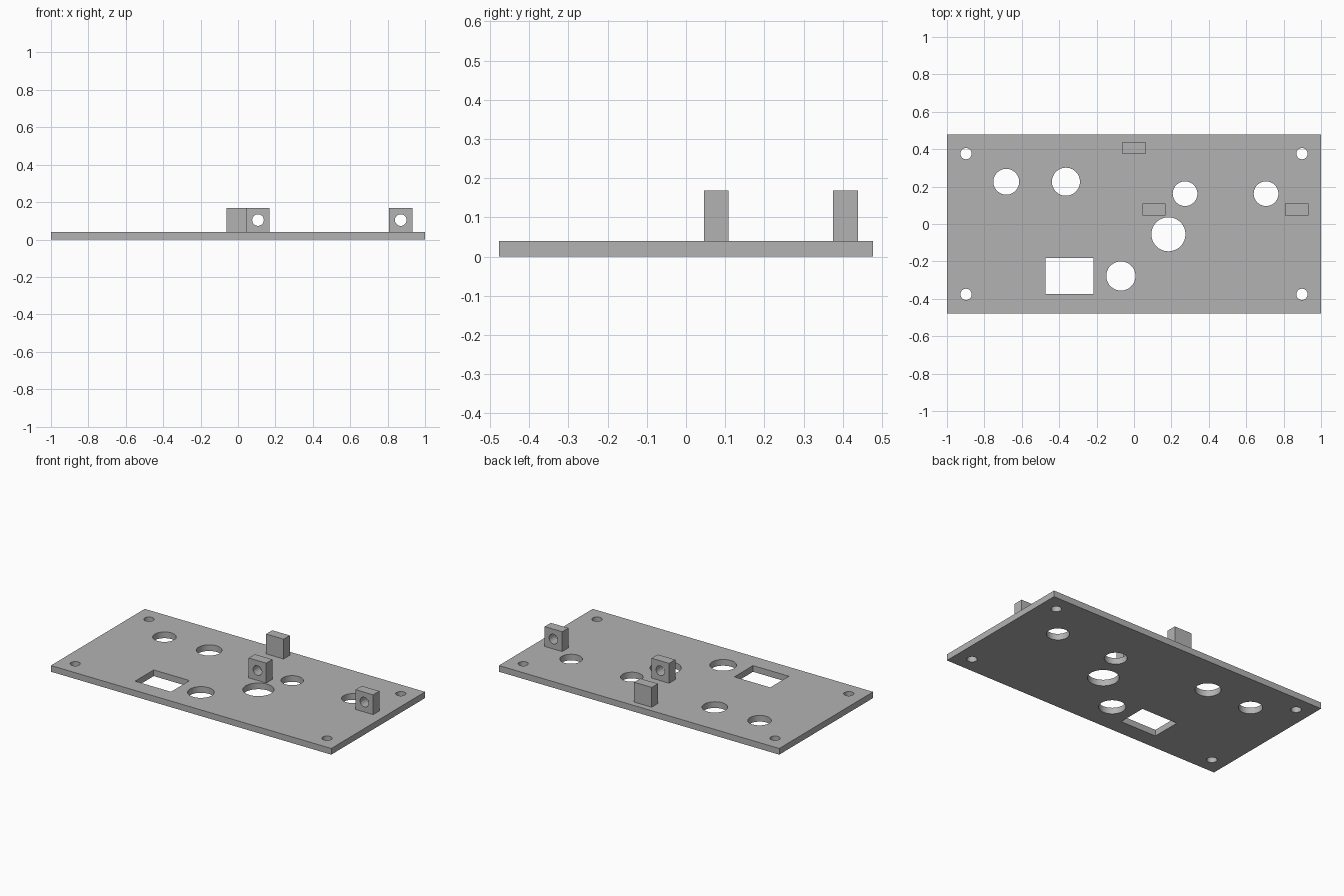
import bpy, bmesh, math

default = bpy.data.objects.get("Cube")
if default:
    bpy.data.objects.remove(default, do_unlink=True)

# The single grey finish
grey = bpy.data.materials.new("plain grey")
grey.use_nodes = True
colour = (0.45, 0.45, 0.45, 1)
grey.diffuse_color = colour
grey.node_tree.nodes["Principled BSDF"].inputs["Base Color"].default_value = colour


def rect(cx, cy, w, h):
    return [(cx + sx * w / 2, cy + sy * h / 2)
            for sx, sy in ((-1, -1), (1, -1), (1, 1), (-1, 1))]


def circle(cx, cy, r, n=48):
    steps = [2 * math.pi * i / n for i in range(n)]
    return [(cx + r * math.cos(a), cy + r * math.sin(a)) for a in steps]


def slab(name, outlines, thickness, location, upright=False):
    """Extrude a flat outline with holes, centred on its location."""
    curve = bpy.data.curves.new(name, "CURVE")
    curve.dimensions = "2D"
    curve.fill_mode = "BOTH"
    curve.extrude = thickness / 2
    for points in outlines:
        spline = curve.splines.new("POLY")
        spline.points.add(len(points) - 1)
        for p, (x, y) in zip(spline.points, points):
            p.co = (x, y, 0, 1)
        spline.use_cyclic_u = True
    obj = bpy.data.objects.new(name, curve)
    bpy.context.collection.objects.link(obj)
    obj.location = location
    if upright:
        obj.rotation_euler.x = math.pi / 2
    bpy.ops.object.select_all(action="DESELECT")
    obj.select_set(True)
    bpy.context.view_layer.objects.active = obj
    bpy.ops.object.convert(target="MESH")
    obj = bpy.context.object
    bm = bmesh.new()
    bm.from_mesh(obj.data)
    bmesh.ops.remove_doubles(bm, verts=bm.verts, dist=0.0001)
    bmesh.ops.recalc_face_normals(bm, faces=bm.faces)
    bm.to_mesh(obj.data)
    bm.free()
    obj.data.materials.clear()
    obj.data.materials.append(grey)
    bpy.ops.object.shade_smooth_by_angle(angle=math.radians(30))
    return obj


# Base plate with corner screw holes, round openings and a rectangular window
T = 0.04
screw_holes = [circle(sx * 0.898, sy * 0.376, 0.03) for sx in (-1, 1) for sy in (-1, 1)]
openings = [circle(*c) for c in (
    (-0.683, 0.226, 0.069), (-0.364, 0.226, 0.075), (0.273, 0.162, 0.066),
    (0.706, 0.162, 0.066), (0.184, -0.055, 0.091), (-0.07, -0.278, 0.078))]
window = rect(-0.345, -0.278, 0.256, 0.19)
slab("base_plate", [rect(0, 0, 2, 0.956), window] + screw_holes + openings, T, (0, 0, T / 2))

# Upright lugs: two with a cross hole, one plain
W, D, H = 0.125, 0.063, 0.128
for name, x, y, drilled in (("middle_lug", 0.107, 0.077, True),
                            ("left_lug", 0.87, 0.077, True),
                            ("back_lug", 0, 0.407, False)):
    outlines = [rect(0, 0, W, H)] + ([circle(0, 0, 0.031, 32)] if drilled else [])
    slab(name, outlines, D, (x, y, T + H / 2), upright=True)
